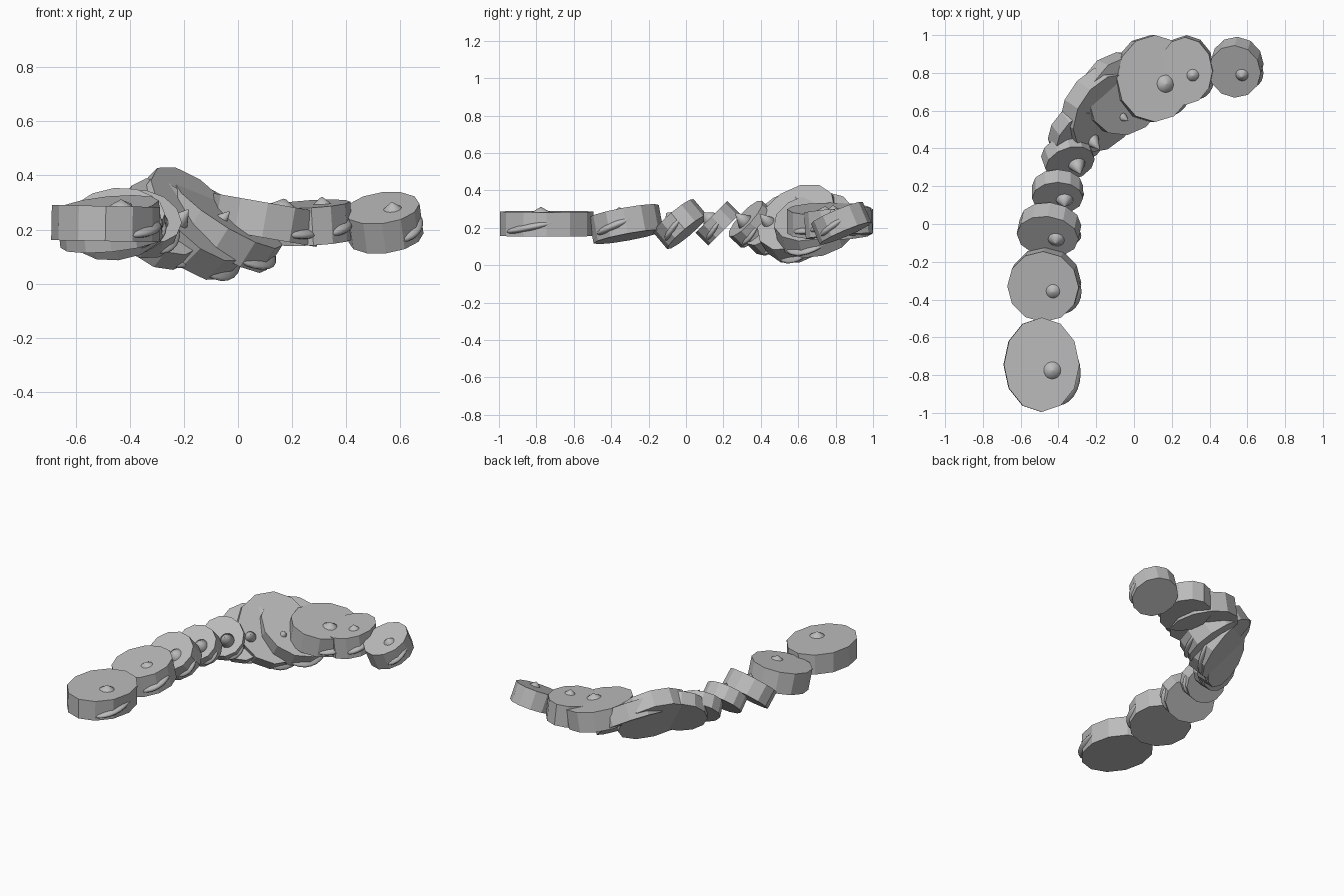
import bpy, bmesh, math
from mathutils import Matrix, Vector

if "Cube" in bpy.data.objects:
    bpy.data.objects.remove(bpy.data.objects["Cube"])

grey = bpy.data.materials.new("plain grey")
grey.diffuse_color = (0.5, 0.5, 0.5, 1)
grey.use_nodes = True
grey.node_tree.nodes["Principled BSDF"].inputs["Base Color"].default_value = grey.diffuse_color

# centre, face normal, radius across, radius along, thickness, spike height
SEGMENTS = [
    ((-0.49, -0.745, 0.222), (0.02, 0, 1), 0.20, 0.25, 0.13, 0.025),
    ((-0.475, -0.32, 0.22), (-0.10, -0.18, 0.98), 0.19, 0.19, 0.14, 0.02),
    ((-0.45, -0.03, 0.22), (-0.13, -0.64, 0.76), 0.165, 0.14, 0.115, 0.03),
    ((-0.405, 0.17, 0.225), (0.0, -0.70, 0.70), 0.135, 0.12, 0.095, 0.045),
    ((-0.35, 0.35, 0.22), (0.25, -0.70, 0.65), 0.135, 0.13, 0.09, 0.07),
    ((-0.29, 0.48, 0.22), (0.48, -0.62, 0.62), 0.165, 0.185, 0.09, 0.09),
    ((-0.175, 0.61, 0.222), (0.62, -0.42, 0.63), 0.235, 0.23, 0.11, 0.09),
    ((-0.065, 0.69, 0.215), (0.52, -0.22, 0.82), 0.235, 0.215, 0.11, 0.03),
    ((0.10, 0.77, 0.235), (0.17, 0, 0.97), 0.205, 0.23, 0.13, 0.025),
    ((0.275, 0.815, 0.225), (-0.06, -0.08, 1), 0.145, 0.18, 0.14, 0.025),
    ((0.54, 0.83, 0.225), (-0.12, -0.38, 0.9), 0.14, 0.15, 0.12, 0.025),
]


def finish(bm, name, frame, smooth):
    mesh = bpy.data.meshes.new(name)
    for f in bm.faces:
        f.smooth = smooth
    bm.transform(frame)
    bm.to_mesh(mesh)
    bm.free()
    mesh.materials.append(grey)
    bpy.context.collection.objects.link(bpy.data.objects.new(name, mesh))


def frame_of(centre, normal):
    w = Vector(normal).normalized()
    u = Vector((1, 0, 0))
    u = (u - w * u.dot(w)).normalized()
    v = w.cross(u)
    m = Matrix((u, v, w)).transposed().to_4x4()
    return Matrix.Translation(centre) @ m


for i, (centre, normal, rx, ry, t, spike) in enumerate(SEGMENTS, 1):
    frame = frame_of(centre, normal)

    # flat many-sided disc
    bm = bmesh.new()
    bmesh.ops.create_cone(bm, cap_ends=True, segments=12, radius1=1, radius2=1, depth=1)
    bmesh.ops.scale(bm, vec=(rx, ry, t), verts=bm.verts)
    finish(bm, f"disc_{i}", frame, False)

    # pointed spike on the disc's upper face
    bm = bmesh.new()
    h = t / 4 + spike
    r = min(0.045 * h / spike, rx * 0.5)
    bmesh.ops.create_cone(bm, cap_ends=True, segments=20, radius1=r, radius2=0.003, depth=h,
                          matrix=Matrix.Translation((rx * 0.28, -ry * 0.12, t / 4 + h / 2)))
    finish(bm, f"spike_{i}", frame, True)

    # thin lens that breaks through the right side of the disc
    bm = bmesh.new()
    bmesh.ops.create_uvsphere(bm, u_segments=24, v_segments=10, radius=1)
    bmesh.ops.scale(bm, vec=(rx * 0.6, ry * 0.7, t * 0.24), verts=bm.verts)
    bmesh.ops.rotate(bm, verts=bm.verts, matrix=Matrix.Rotation(math.radians(12), 3, 'X'))
    bmesh.ops.translate(bm, verts=bm.verts, vec=(rx * 0.44, -ry * 0.18, -t * 0.05))
    finish(bm, f"side_lens_{i}", frame, True)
